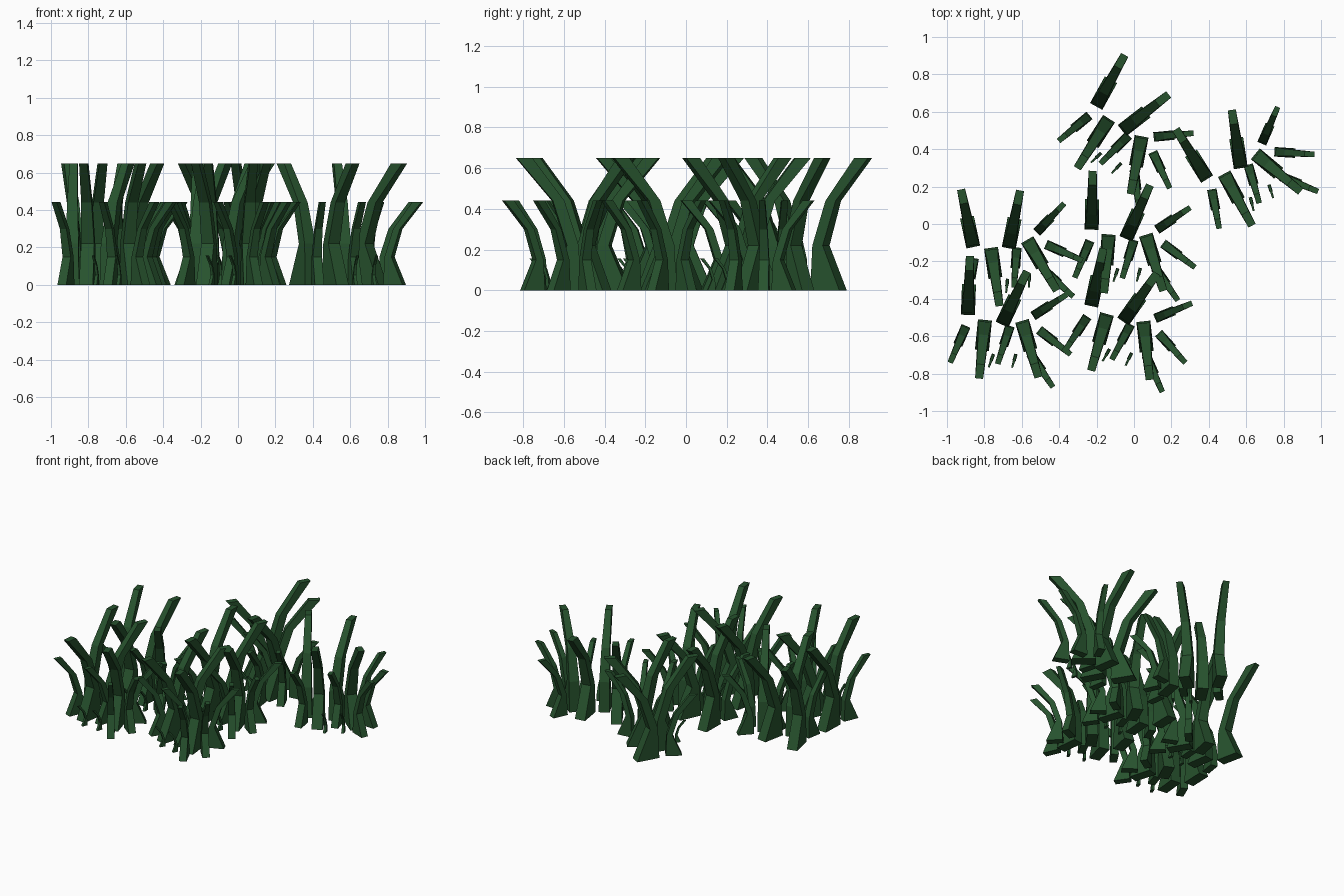
import bpy, bmesh
from math import radians, sin, cos
from mathutils import Matrix, Vector

if "Cube" in bpy.data.objects:
    bpy.data.objects.remove(bpy.data.objects["Cube"])

mat = bpy.data.materials.new("dark_green")
mat.diffuse_color = (0.02, 0.085, 0.027, 1)
mat.use_nodes = True
mat.node_tree.nodes["Principled BSDF"].inputs["Base Color"].default_value = mat.diffuse_color

# blade profile: height, back edge, front edge, width (blade leans along +y)
PROFILE = [(0.0, 0.0, 0.163, 0.075), (0.22, 0.01, 0.068, 0.07),
           (0.44, 0.08, 0.137, 0.056), (0.65, 0.238, 0.315, 0.043)]

# one clump: root x, root y, lean heading (degrees clockwise from +y), scale
TALL, MID, TINY = 1.0, 0.68, 0.24
BLADES = [(-0.051, 0.0, 185.7, TALL), (0.04, -0.025, 25.2, TALL),
          (-0.142, 0.027, 2, TALL), (0.147, -0.005, 163.7, TALL),
          (-0.152, -0.032, 203.4, MID), (0.083, -0.032, 198, MID),
          (0.206, 0.021, 57.5, MID), (0.238, -0.053, 127.8, MID),
          (0.193, -0.182, 146, MID),
          (-0.005, -0.182, 200, TINY), (0.115, -0.182, 196, TINY)]

# clump placements: x, y, clockwise turn
CLUMPS = [(-0.746, -0.513, 0), (-0.094, -0.49, 10), (-0.715, -0.115, -14),
          (-0.084, -0.055, -1), (-0.088, 0.54, 27), (0.524, 0.297, -34)]


def add_blade(bm, matrix):
    rings = []
    for z, back, front, w in PROFILE:
        pts = [(-w / 2, back), (w / 2, back), (w / 2, front), (-w / 2, front)]
        rings.append([bm.verts.new(matrix @ Vector((x, y, z))) for x, y in pts])
    bm.faces.new(rings[0][::-1])
    bm.faces.new(rings[-1])
    for a, b in zip(rings, rings[1:]):
        for i in range(4):
            j = (i + 1) % 4
            bm.faces.new((a[i], a[j], b[j], b[i]))


# grass clump mesh shared by all placements
bm = bmesh.new()
for x, y, heading, s in BLADES:
    add_blade(bm, Matrix.Translation((x, y, 0))
              @ Matrix.Rotation(-radians(heading), 4, 'Z') @ Matrix.Scale(s, 4))
bmesh.ops.recalc_face_normals(bm, faces=bm.faces)
mesh = bpy.data.meshes.new("grass_clump")
bm.to_mesh(mesh)
bm.free()
mesh.materials.append(mat)

# scatter the turned clumps
for i, (x, y, turn) in enumerate(CLUMPS):
    ob = bpy.data.objects.new(f"grass_clump_{i + 1}", mesh)
    ob.location = (x, y, 0)
    ob.rotation_euler.z = -radians(turn)
    bpy.context.collection.objects.link(ob)
